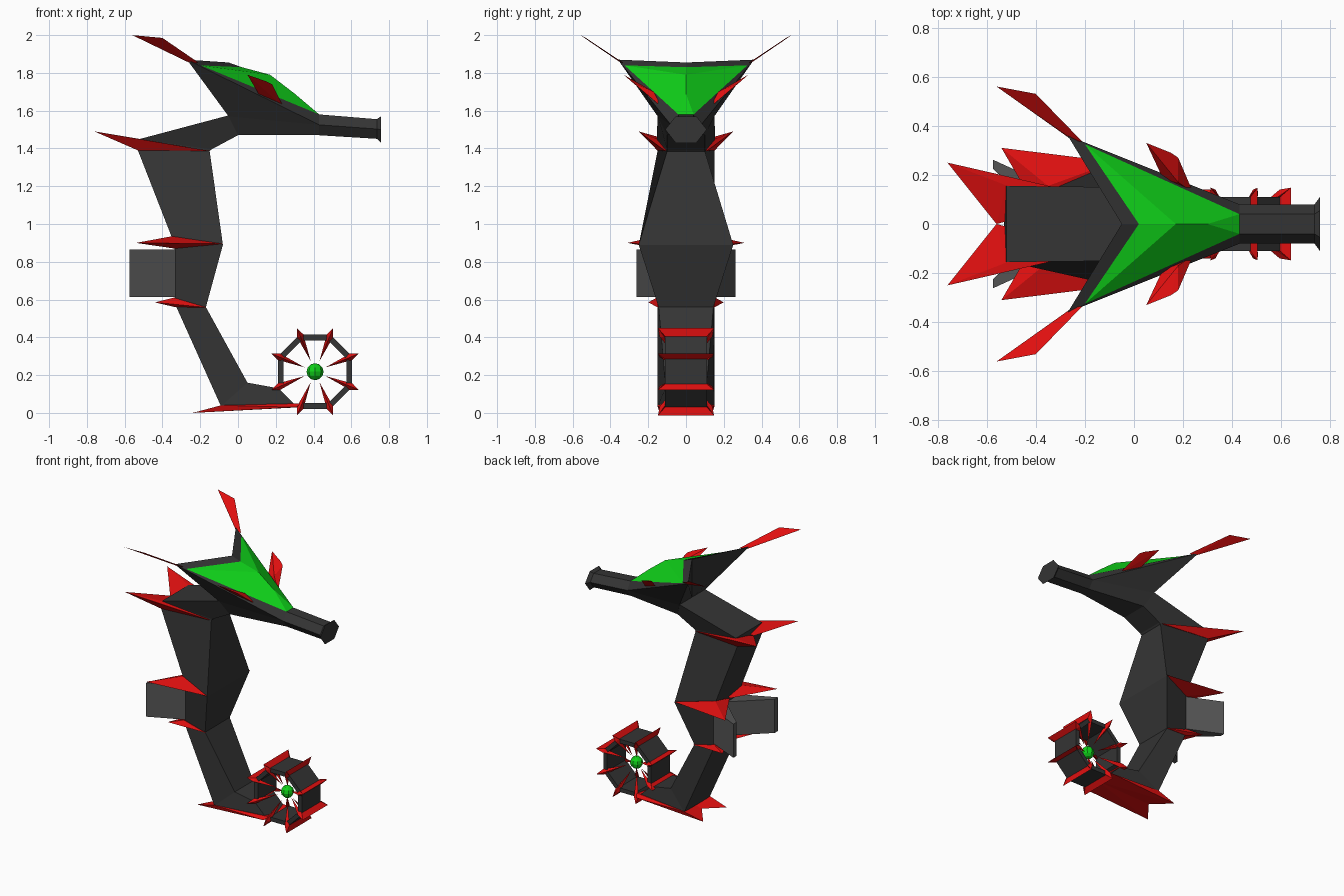
import bpy, bmesh
from math import cos, sin, radians

if "Cube" in bpy.data.objects:
    bpy.data.objects.remove(bpy.data.objects["Cube"])


def material(name, rgb):
    m = bpy.data.materials.new(name)
    m.diffuse_color = (*rgb, 1)
    m.use_nodes = True
    m.node_tree.nodes["Principled BSDF"].inputs["Base Color"].default_value = m.diffuse_color
    return m


DARK = material("dark_metal", (0.035, 0.035, 0.035))
GREY = material("grey_panel", (0.09, 0.09, 0.09))
RED = material("red", (0.75, 0.005, 0.005))
GREEN = material("green", (0.005, 0.65, 0.01))


def finish(name, bm, mat, mirror=False):
    bmesh.ops.recalc_face_normals(bm, faces=bm.faces)
    me = bpy.data.meshes.new(name)
    bm.to_mesh(me)
    bm.free()
    me.materials.append(mat)
    ob = bpy.data.objects.new(name, me)
    bpy.context.collection.objects.link(ob)
    if mirror:
        mod = ob.modifiers.new("mirror", 'MIRROR')
        mod.use_axis = (False, True, False)
    return ob


def poly(name, verts, faces, mat, mirror=False):
    bm = bmesh.new()
    vs = [bm.verts.new(v) for v in verts]
    for f in faces:
        bm.faces.new([vs[i] for i in f])
    return finish(name, bm, mat, mirror)


def add_hull(bm, pts):
    vs = [bm.verts.new(p) for p in pts]
    r = bmesh.ops.convex_hull(bm, input=vs)
    junk = [v for v in r["geom_interior"] if isinstance(v, bmesh.types.BMVert)]
    bmesh.ops.delete(bm, geom=junk, context='VERTS')


def hull(name, pts, mat, mirror=True):
    bm = bmesh.new()
    add_hull(bm, pts)
    return finish(name, bm, mat, mirror)


def loft(name, rings, mat, caps=True):
    n = len(rings[0])
    verts = [p for r in rings for p in r]
    faces = [(k * n + i, k * n + (i + 1) % n, (k + 1) * n + (i + 1) % n, (k + 1) * n + i)
             for k in range(len(rings) - 1) for i in range(n)]
    if caps:
        faces += [tuple(range(n)), tuple(range(len(verts) - n, len(verts)))]
    return poly(name, verts, faces, mat)


# body and neck: back x, z, half width, then front x, z, half width
sections = [
    (0.315, 0.03, 0.11, 0.215, 0.13, 0.11),
    (-0.09, 0.035, 0.15, 0.05, 0.16, 0.11),
    (-0.335, 0.58, 0.15, -0.17, 0.56, 0.145),
    (-0.335, 0.89, 0.15, -0.08, 0.89, 0.25),
    (-0.53, 1.39, 0.15, -0.15, 1.385, 0.10),
    (-0.52, 1.45, 0.155, -0.14, 1.395, 0.10),
    (-0.05, 1.575, 0.15, 0.0, 1.47, 0.10)]
loft("body", [[(bx, -bw, bz), (bx, bw, bz), (fx, fw, fz), (fx, -fw, fz)]
              for bx, bz, bw, fx, fz, fw in sections], DARK)

# head shell, one half mirrored
head = [(-0.27, 0.36, 1.87), (-0.2, 0.325, 1.84), (-0.05, 0, 1.855), (0.02, 0, 1.83),
        (-0.05, 0.15, 1.57), (0, 0.10, 1.47), (0.43, 0.04, 1.58), (0.43, 0.08, 1.525),
        (0.43, 0.04, 1.47), (-0.05, 0, 1.57), (0, 0, 1.47), (0.43, 0, 1.47)]
poly("head", head, [(0, 4, 7), (4, 5, 8, 7), (5, 10, 11, 8), (0, 1, 3, 2), (0, 1, 6, 7),
                    (0, 2, 9, 4), (4, 9, 10, 5)], DARK, True)

# green visor
visor = [(-0.2, 0.325, 1.84), (0.02, 0, 1.83), (0.17, 0, 1.79), (0.3, 0, 1.69),
         (0.43, 0.04, 1.58), (0.43, 0, 1.58)]
poly("visor", visor, [(0, 1, 2), (0, 2, 3, 4), (3, 5, 4)], GREEN, True)


# snout tube with flared end
def hexagon(x, z, w, h):
    return [(x, y * w, z + k * h) for y, k in
            ((1, 0), (0.5, 1), (-0.5, 1), (-1, 0), (-0.5, -1), (0.5, -1))]


loft("snout", [hexagon(0.43, 1.525, 0.08, 0.055), hexagon(0.735, 1.503, 0.08, 0.052),
               hexagon(0.757, 1.5, 0.11, 0.07)], DARK)

# crest blades and cheek fins
hull("crest_blade", [(-0.21, 0.335, 1.855), (-0.27, 0.36, 1.87), (-0.25, 0.34, 1.85),
                     (-0.40, 0.53, 1.985), (-0.56, 0.56, 2.0)], RED)
hull("cheek_fin", [(0.12, 0.18, 1.67), (0.24, 0.13, 1.62), (0.18, 0.17, 1.70),
                   (0.18, 0.27, 1.74), (0.15, 0.29, 1.755), (0.05, 0.33, 1.79)], RED)

# swept fins on the back: tip, upper root, lower root, front end, back centre
fins = {
    "neck_fin": [(-0.76, 0.25, 1.49), (-0.52, 0.157, 1.45), (-0.53, 0.152, 1.39),
                 (-0.15, 0.11, 1.387), (-0.56, 0, 1.42)],
    "waist_fin": [(-0.54, 0.31, 0.9), (-0.35, 0.155, 0.935), (-0.335, 0.15, 0.87),
                  (-0.08, 0.253, 0.895), (-0.36, 0, 0.9)],
    "lower_fin": [(-0.44, 0.2, 0.585), (-0.34, 0.155, 0.61), (-0.333, 0.152, 0.56),
                  (-0.165, 0.148, 0.558), (-0.36, 0, 0.585)]}
for name, pts in fins.items():
    hull(name, pts, RED)
hull("tail_plate", [(-0.24, 0.14, 0.0), (-0.09, 0.152, 0.04), (-0.13, 0, 0.015),
                    (-0.06, 0, 0.03), (0.33, 0.11, 0.05), (0.33, 0, 0.03),
                    (0.31, 0.14, 0.03)], RED)

# wedge-shaped dorsal panels with a notch between
hull("dorsal_panel", [(x, y, z) for z in (0.613, 0.865) for x, y in
                      ((-0.33, 0), (-0.33, 0.15), (-0.575, 0.262), (-0.575, 0.225))], GREY)

# tail curl: seven sides of an octagonal ring
CX, CZ = 0.408, 0.218


def around(r, deg, y):
    return (CX + r * cos(radians(deg)), y, CZ + r * sin(radians(deg)))


angles = [22.5 + 45 * k for k in range(8)]
loft("tail_curl", [[around(0.213, a, -0.11), around(0.213, a, 0.11),
                    around(0.18, a, 0.11), around(0.18, a, -0.11)]
                   for a in [247.5 + 45 * k for k in range(8)]], DARK)

# spikes and spokes on the ring corners
bm = bmesh.new()
for a in angles:
    add_hull(bm, [around(0.208, a - 4, y) for y in (-0.11, 0.11)] +
             [around(0.208, a + 4, y) for y in (-0.11, 0.11)] +
             [around(0.222, a, -0.1), around(0.222, a, 0.1),
              around(0.25, a, -0.148), around(0.25, a, 0.148)])
    for s in (-1, 1):
        add_hull(bm, [around(0.208, a - 5, s * 0.115), around(0.208, a + 5, s * 0.115),
                      around(0.2, a, s * 0.14), around(0.25, a, s * 0.148),
                      around(0.06, a, s * 0.03)])
finish("curl_spikes", bm, RED)

# green ball in the curl
bm = bmesh.new()
bmesh.ops.create_uvsphere(bm, u_segments=8, v_segments=6, radius=0.045)
bmesh.ops.translate(bm, verts=bm.verts, vec=(CX, 0, CZ))
finish("curl_ball", bm, GREEN)
